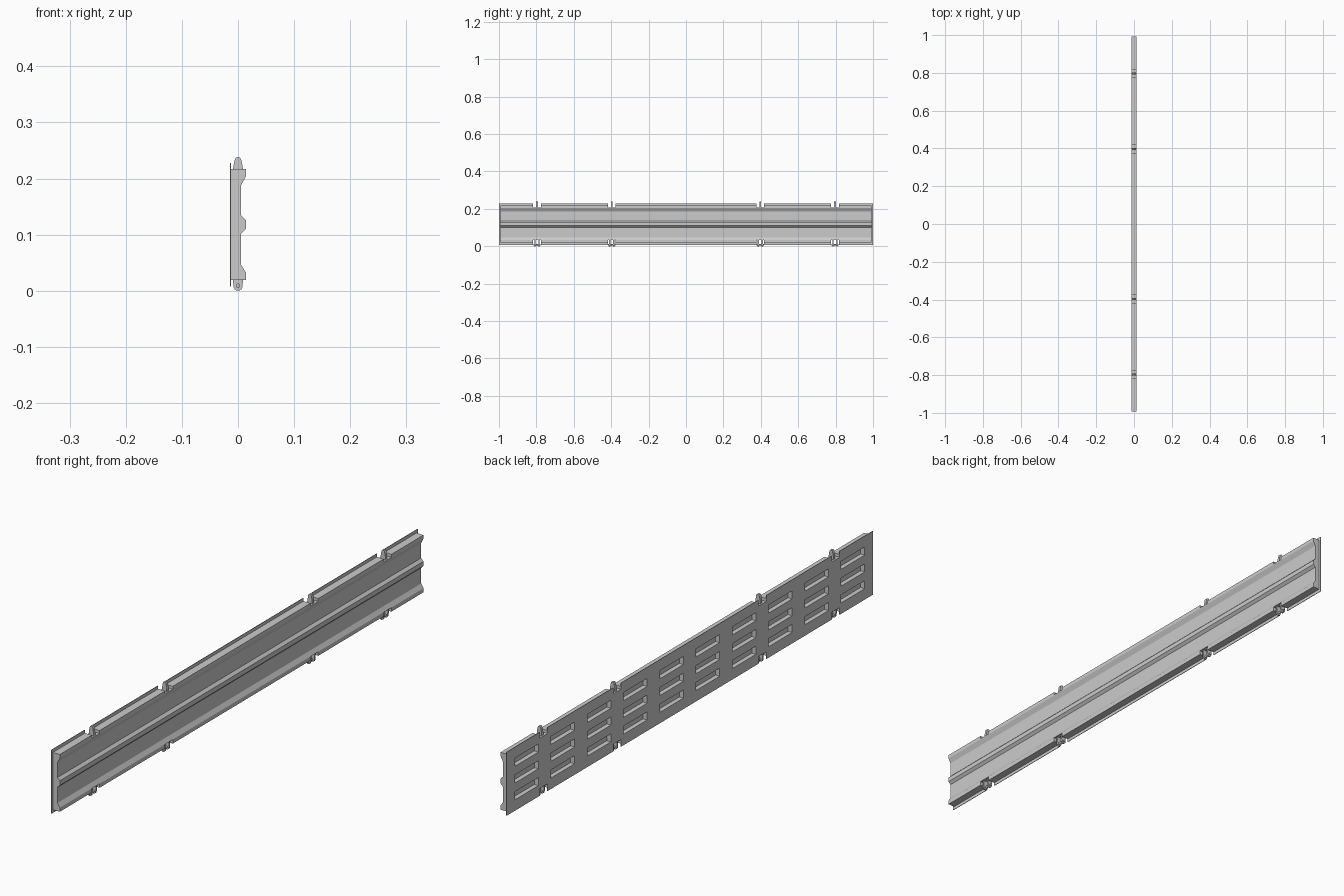
import bpy, bmesh, math

if "Cube" in bpy.data.objects:
    bpy.data.objects.remove(bpy.data.objects["Cube"])


def make(name, bm):
    bmesh.ops.recalc_face_normals(bm, faces=bm.faces)
    me = bpy.data.meshes.new(name)
    bm.to_mesh(me)
    bm.free()
    ob = bpy.data.objects.new(name, me)
    bpy.context.collection.objects.link(ob)
    return ob


def add_prism(bm, profile, y0, y1):
    """Extrude an (x, z) profile along y."""
    face = bm.faces.new([bm.verts.new((x, y0, z)) for x, z in profile])
    ext = bmesh.ops.extrude_face_region(bm, geom=[face])
    for v in ext["geom"]:
        if isinstance(v, bmesh.types.BMVert):
            v.co.y = y1


def add_box(bm, x0, x1, y0, y1, z0, z1):
    add_prism(bm, [(x0, z0), (x1, z0), (x1, z1), (x0, z1)], y0, y1)


def cut(ob, cutter):
    mod = ob.modifiers.new("cut", 'BOOLEAN')
    mod.object = cutter
    mod.operation = 'DIFFERENCE'
    mod.solver = 'EXACT'
    bpy.context.view_layer.objects.active = ob
    bpy.ops.object.modifier_apply(modifier=mod.name)


HINGES = (-0.797, -0.397, 0.397, 0.797)

# Ribbed body of the board
bm = bmesh.new()
add_prism(bm, [(-0.0128, 0.019), (0.014, 0.019), (0.014, 0.033), (0.005, 0.047),
               (0.005, 0.101), (0.014, 0.110), (0.014, 0.126), (0.005, 0.135),
               (0.005, 0.187), (0.014, 0.204), (0.014, 0.217), (-0.0128, 0.217)],
          -0.993, 0.993)
body = make("board_body", bm)

# Thin back plate with lips above and below
bm = bmesh.new()
add_box(bm, -0.0145, -0.0125, -1, 1, 0.008, 0.228)
plate = make("back_plate", bm)

# Cutters: slot recesses and hinge notches
bm = bmesh.new()
for i in range(10):
    y = (i - 4.5) * 0.198
    for z in (0.060, 0.118, 0.176):
        add_box(bm, -0.03, 0.001, y - 0.064, y + 0.064, z - 0.014, z + 0.014)
for y in HINGES:
    add_box(bm, -0.03, 0.03, y - 0.021, y + 0.021, 0.207, 0.26)
    add_box(bm, -0.03, 0.03, y - 0.021, y + 0.021, -0.02, 0.033)
cutter = make("cutter", bm)
cut(body, cutter)
cut(plate, cutter)
bpy.data.objects.remove(cutter)

# Hinge tabs on top, forked ears with a pin underneath
tabs, ears, pins = bmesh.new(), bmesh.new(), bmesh.new()
tab_profile = [(-0.009, 0.205), (0.009, 0.205), (0.009, 0.217), (0.006, 0.233),
               (0.004, 0.237), (0, 0.2385), (-0.004, 0.237), (-0.006, 0.233), (-0.009, 0.217)]
ear_profile = [(-0.009, 0.035), (-0.009, 0.019)]
ear_profile += [(0.008 * math.cos(a), 0.008 + 0.008 * math.sin(a))
                for a in (math.pi * (1 + k / 8) for k in range(9))]
ear_profile += [(0.009, 0.019), (0.009, 0.035)]
pin_profile = [(0.004 * math.cos(k * math.pi / 6), 0.009 + 0.004 * math.sin(k * math.pi / 6))
               for k in range(12)]
for y in HINGES:
    add_prism(tabs, tab_profile, y - 0.005, y + 0.005)
    for s in (-1, 1):
        add_prism(ears, ear_profile, y + s * 0.008, y + s * 0.014)
    add_prism(pins, pin_profile, y - 0.019, y + 0.019)
make("hinge_tabs", tabs)
make("hinge_ears", ears)
make("hinge_pins", pins)
